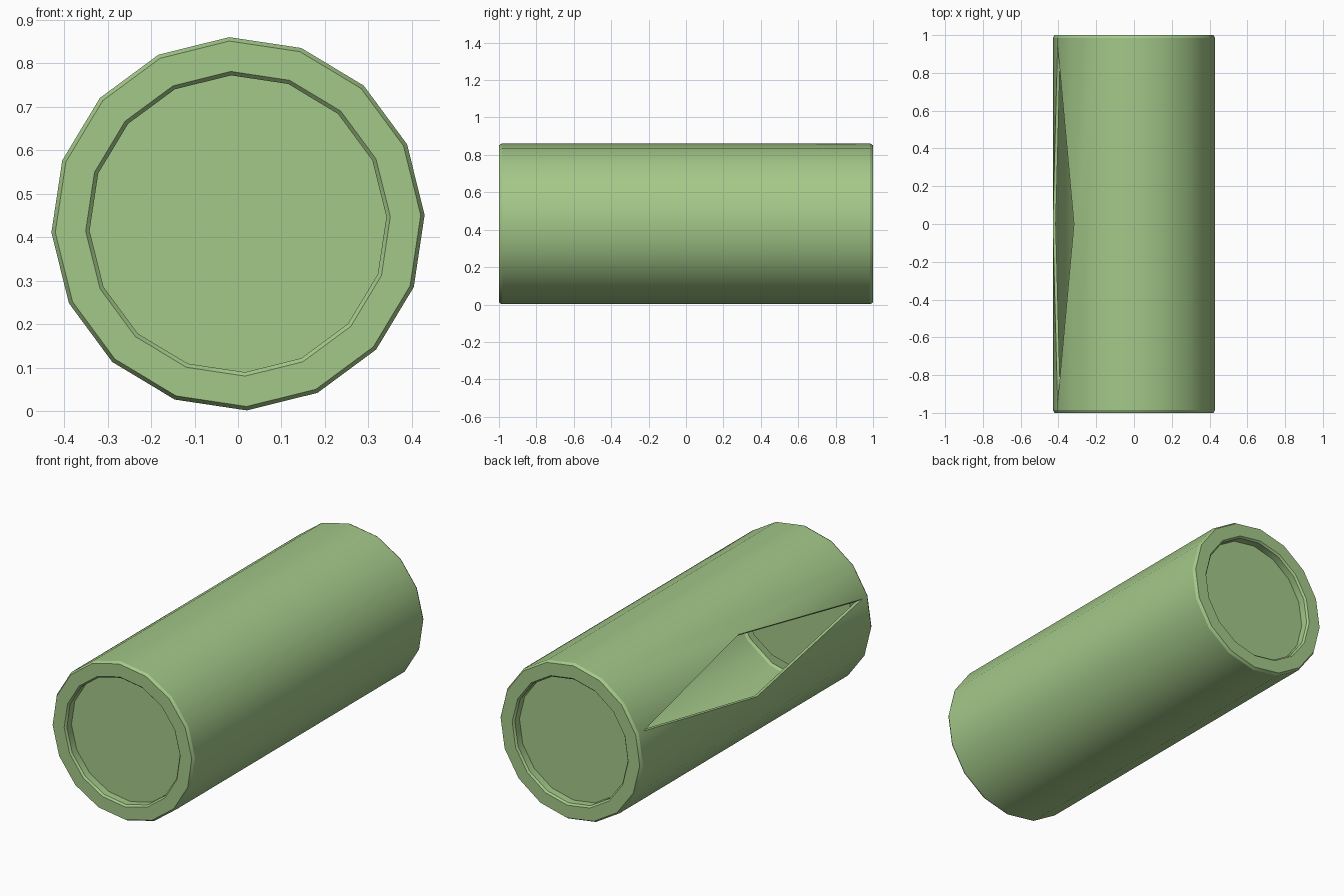
import bpy, bmesh, math

if "Cube" in bpy.data.objects:
    bpy.data.objects.remove(bpy.data.objects["Cube"])

SIDES = 16
TURN = math.radians(2.7)
MID_Z = 0.431
TIP_Y = 0.945      # end points of the diamond opening
LIP = 0.015        # inward depth of the opening's edge

bm = bmesh.new()


def point(k, r, y):
    a = TURN + k * math.tau / SIDES
    return bm.verts.new((r * math.cos(a), y, MID_Z + r * math.sin(a)))


def ring(r, y):
    return [point(k, r, y) for k in range(SIDES)]


def bridge(a, b):
    for i in range(SIDES):
        j = (i + 1) % SIDES
        bm.faces.new((a[i], a[j], b[j], b[i]))


# Recessed, chamfered end caps
profile = [(0.342, 0.95), (0.342, 0.99), (0.351, 1.0), (0.421, 1.0), (0.43, 0.985)]
ends = []
for s in (-1, 1):
    rings = [ring(r, s * y) for r, y in profile]
    bm.faces.new(rings[0])
    for a, b in zip(rings, rings[1:]):
        bridge(a, b)
    ends.append(rings[-1])
front, back = ends

# Diamond opening, torn across two strips of the side wall
low, high = point(8, 0.43, 0), point(6, 0.43, 0)
tip_f, tip_b = point(7, 0.43, -TIP_Y), point(7, 0.43, TIP_Y)
for k, mid in ((8, low), (6, high)):
    bm.faces.new((front[k], mid, tip_f, front[7]))
    bm.faces.new((mid, back[k], back[7], tip_b))

# Remaining side wall strips
for i in range(SIDES):
    j = (i + 1) % SIDES
    if i in (6, 7):
        continue
    loop = [front[i], front[j], back[j], back[i]]
    if i == 8:
        loop.append(low)
    if j == 6:
        loop.insert(2, high)
    bm.faces.new(loop)

# Thin lip turned inward around the opening
r_in = 0.43 - LIP
inner = [point(8, r_in, 0), point(7, r_in, -TIP_Y + 0.04),
         point(6, r_in, 0), point(7, r_in, TIP_Y - 0.04)]
outer = [low, tip_f, high, tip_b]
for i in range(4):
    j = (i + 1) % 4
    bm.faces.new((outer[i], outer[j], inner[j], inner[i]))

bmesh.ops.recalc_face_normals(bm, faces=bm.faces)
# The hollow is open, so make sure the wall faces outward
bm.faces.ensure_lookup_table()
wall = max(bm.faces, key=lambda f: f.calc_center_median().x)
if wall.normal.x < 0:
    bmesh.ops.reverse_faces(bm, faces=bm.faces)

mesh = bpy.data.meshes.new("torn_canister")
bm.to_mesh(mesh)
bm.free()
canister = bpy.data.objects.new("torn_canister", mesh)
bpy.context.collection.objects.link(canister)

green = bpy.data.materials.new("pale_green")
green.diffuse_color = (0.37, 0.58, 0.25, 1)
green.use_nodes = True
green.node_tree.nodes["Principled BSDF"].inputs["Base Color"].default_value = green.diffuse_color
mesh.materials.append(green)

bpy.context.view_layer.objects.active = canister
canister.select_set(True)
bpy.ops.object.shade_smooth_by_angle(angle=math.radians(30))
